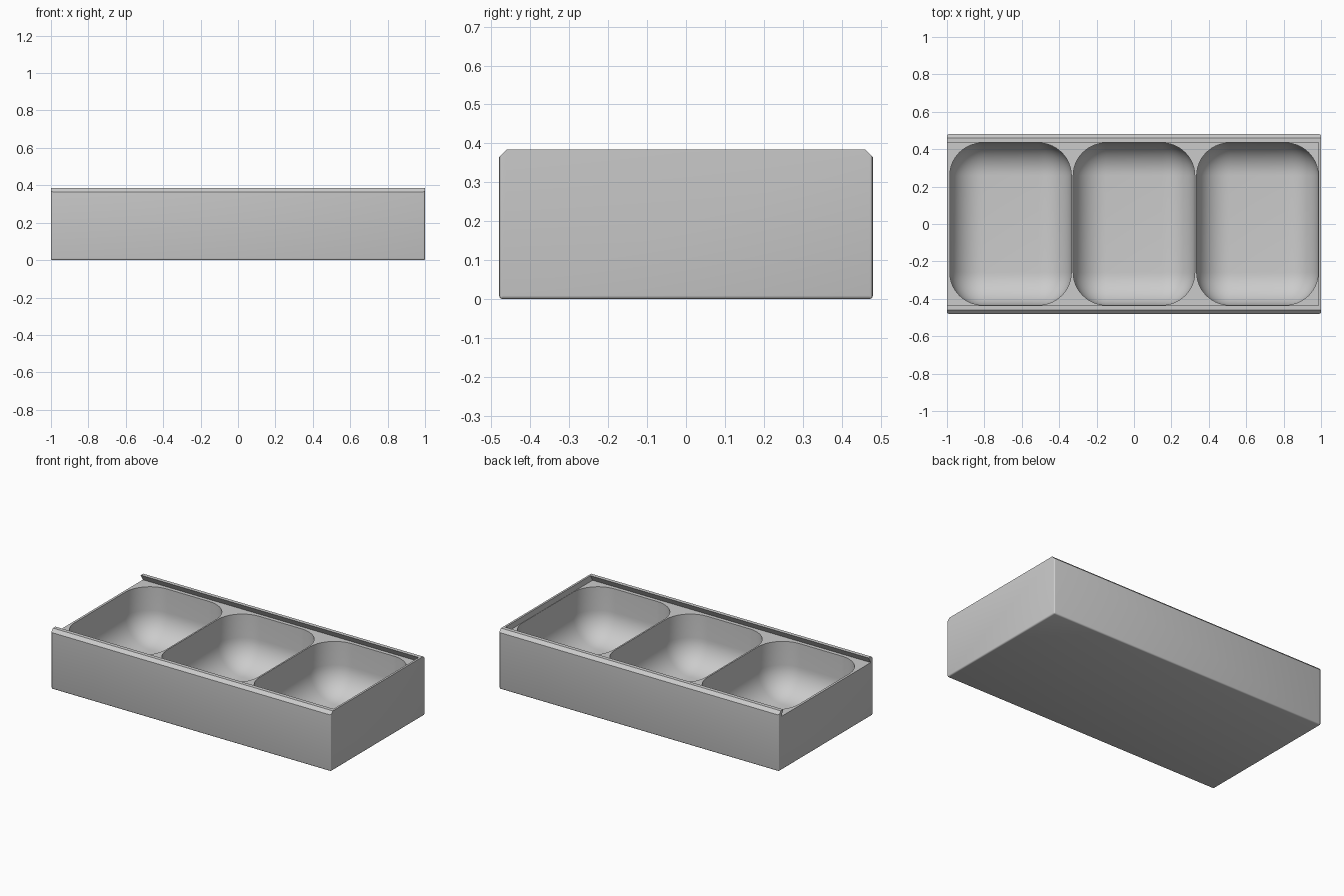
import bpy, bmesh

if "Cube" in bpy.data.objects:
    bpy.data.objects.remove(bpy.data.objects["Cube"], do_unlink=True)

grey = bpy.data.materials.new("plain grey")
grey.use_nodes = True
colour = (0.6, 0.6, 0.6, 1)
grey.diffuse_color = colour
grey.node_tree.nodes["Principled BSDF"].inputs["Base Color"].default_value = colour

HALF_DEPTH, HEIGHT, LEDGE = 0.48, 0.385, 0.347


def finish(name, bm):
    bmesh.ops.recalc_face_normals(bm, faces=bm.faces)
    mesh = bpy.data.meshes.new(name)
    bm.to_mesh(mesh)
    bm.free()
    mesh.materials.append(grey)
    obj = bpy.data.objects.new(name, mesh)
    bpy.context.collection.objects.link(obj)
    return obj


def prism(half_profile, x0, x1):
    """Extrude along x a profile mirrored in y, given bottom to top."""
    bm = bmesh.new()
    outline = half_profile + [(-y, z) for y, z in reversed(half_profile)]
    face = bm.faces.new([bm.verts.new((x0, y, z)) for y, z in outline])
    moved = bmesh.ops.extrude_face_region(bm, geom=[face], use_keep_orig=True)["geom"]
    for v in moved:
        if isinstance(v, bmesh.types.BMVert):
            v.co.x = x1
    return bm


# Solid body with chamfered long top edges and softened lower edges
bm = prism([(HALF_DEPTH, 0), (HALF_DEPTH, HEIGHT - 0.02), (HALF_DEPTH - 0.02, HEIGHT)], -1, 1)
soft = []
for e in bm.edges:
    a, b = (v.co for v in e.verts)
    upright = abs(a.x - b.x) < 0.01 and abs(a.y - b.y) < 0.01
    if upright or max(a.z, b.z) < 0.01:
        soft.append(e)
bmesh.ops.bevel(bm, geom=soft, offset=0.009, segments=3, profile=0.5, affect='EDGES')
tray = finish("tray_body", bm)

# Dovetail lid track, open at one end
cutters = [finish("lid_track_cutter", prism(
    [(0.457, LEDGE), (0.435, HEIGHT), (0.435, HEIGHT + 0.1)], -1.1, 0.987))]

# Three round-cornered compartments
for i in (-1, 0, 1):
    bm = bmesh.new()
    bmesh.ops.create_cube(bm, size=1)
    for v in bm.verts:
        v.co.x = v.co.x * 0.65 + i * 0.66
        v.co.y *= 0.866
        v.co.z = 0.02 if v.co.z < 0 else 0.8
    bmesh.ops.bevel(bm, geom=list(bm.edges), offset=0.175, segments=14,
                    profile=0.5, affect='EDGES')
    cutters.append(finish("compartment_cutter", bm))

# Cut the hollows out of the body
bpy.context.view_layer.objects.active = tray
for cutter in cutters:
    cutter.hide_render = True
    mod = tray.modifiers.new("hollow", 'BOOLEAN')
    mod.operation, mod.solver, mod.object = 'DIFFERENCE', 'EXACT', cutter
    bpy.ops.object.modifier_apply(modifier=mod.name)
    bpy.data.objects.remove(cutter, do_unlink=True)

bpy.ops.object.select_all(action='DESELECT')
tray.select_set(True)
bpy.ops.object.shade_smooth_by_angle(angle=0.5)
